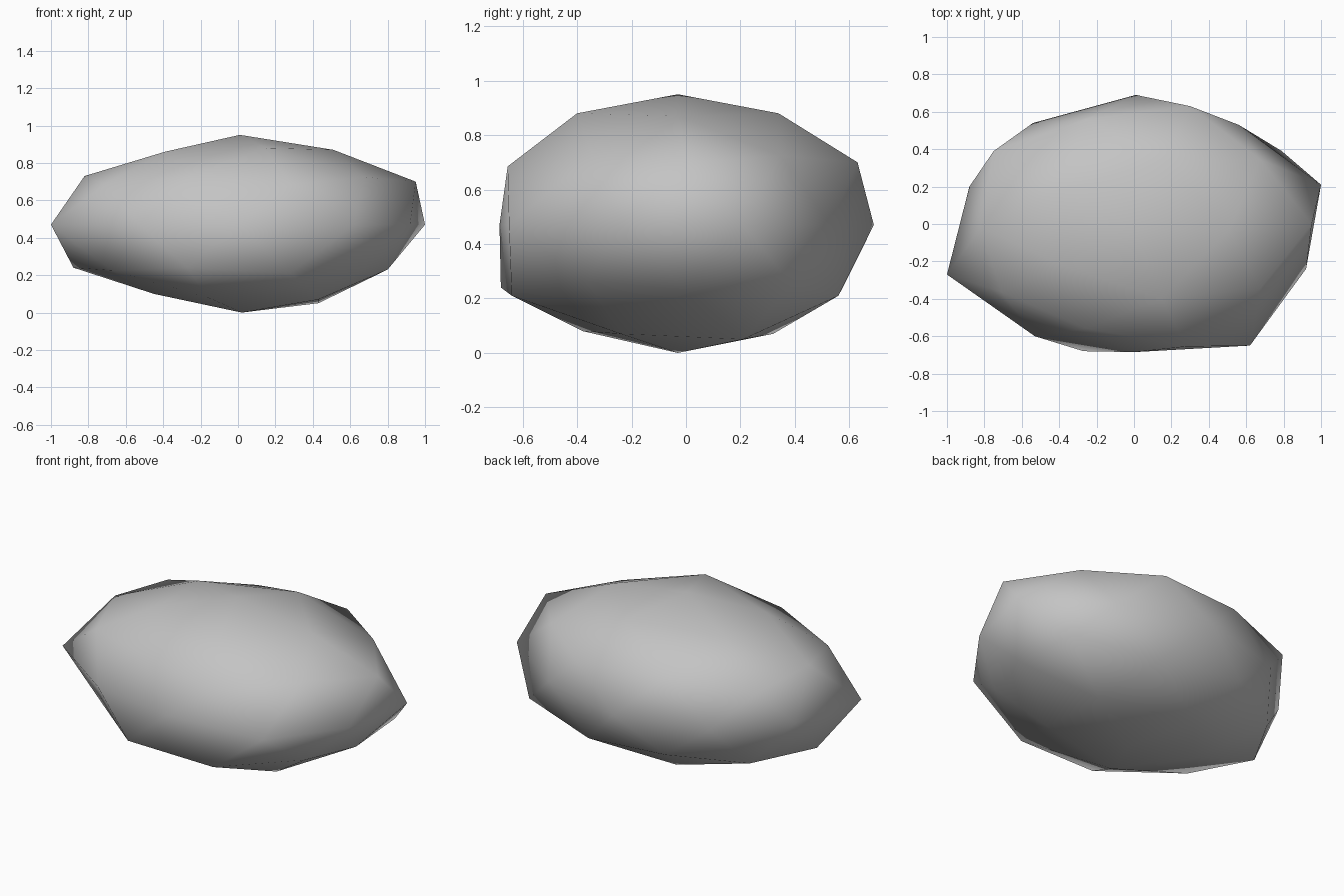
import bpy, bmesh
from mathutils import Vector

# Plain stone colour
stone = bpy.data.materials.new("stone_grey")
stone.diffuse_color = (0.55, 0.55, 0.55, 1)

# Corners that bulge or sink away from the even ellipsoid
CORNERS = [
    (0.01, -0.03, 0.95), (0.02, -0.03, 0.0),                            # top, bottom
    (0.51, -0.03, 0.87), (0.17, 0.34, 0.88), (0.15, -0.40, 0.88),       # upper cap
    (-0.39, 0.18, 0.86), (-0.39, -0.22, 0.86),
    (0.95, 0.0, 0.70), (0.30, 0.63, 0.70), (-0.75, 0.39, 0.69),         # shoulders
    (0.28, -0.655, 0.685), (-0.82, -0.02, 0.73),
    (1.0, 0.21, 0.47), (0.56, 0.53, 0.47), (0.01, 0.69, 0.47),          # waist
    (-0.54, 0.54, 0.47), (-0.88, 0.20, 0.47), (-1.0, -0.27, 0.47),
    (-0.53, -0.60, 0.47), (0.0, -0.685, 0.47), (0.62, -0.65, 0.47),
    (0.92, -0.24, 0.47),
    (0.79, 0.39, 0.25), (-0.27, -0.68, 0.24), (-0.88, -0.01, 0.24),     # lower sides
    (0.28, -0.64, 0.21), (0.27, 0.56, 0.21), (0.80, 0.0, 0.23),
    (-0.45, -0.02, 0.10), (0.43, 0.21, 0.05), (-0.16, 0.32, 0.07),      # lower cap
    (-0.16, -0.38, 0.08), (0.43, -0.24, 0.07),
]

# Boulder: squashed icosphere with displaced corners
bm = bmesh.new()
bmesh.ops.create_icosphere(bm, subdivisions=2, radius=1)
for v in bm.verts:
    v.co = Vector((v.co.x * 0.98, v.co.y * 0.69, v.co.z * 0.475 + 0.475))
rest = {v: v.co.copy() for v in bm.verts}
for corner in map(Vector, CORNERS):
    nearest = min(rest, key=lambda v: (rest[v] - corner).length)
    nearest.co = corner
    del rest[nearest]
for f in bm.faces:
    f.smooth = True

mesh = bpy.data.meshes.new("boulder")
bm.to_mesh(mesh)
bm.free()
mesh.materials.append(stone)
bpy.context.collection.objects.link(bpy.data.objects.new("boulder", mesh))
